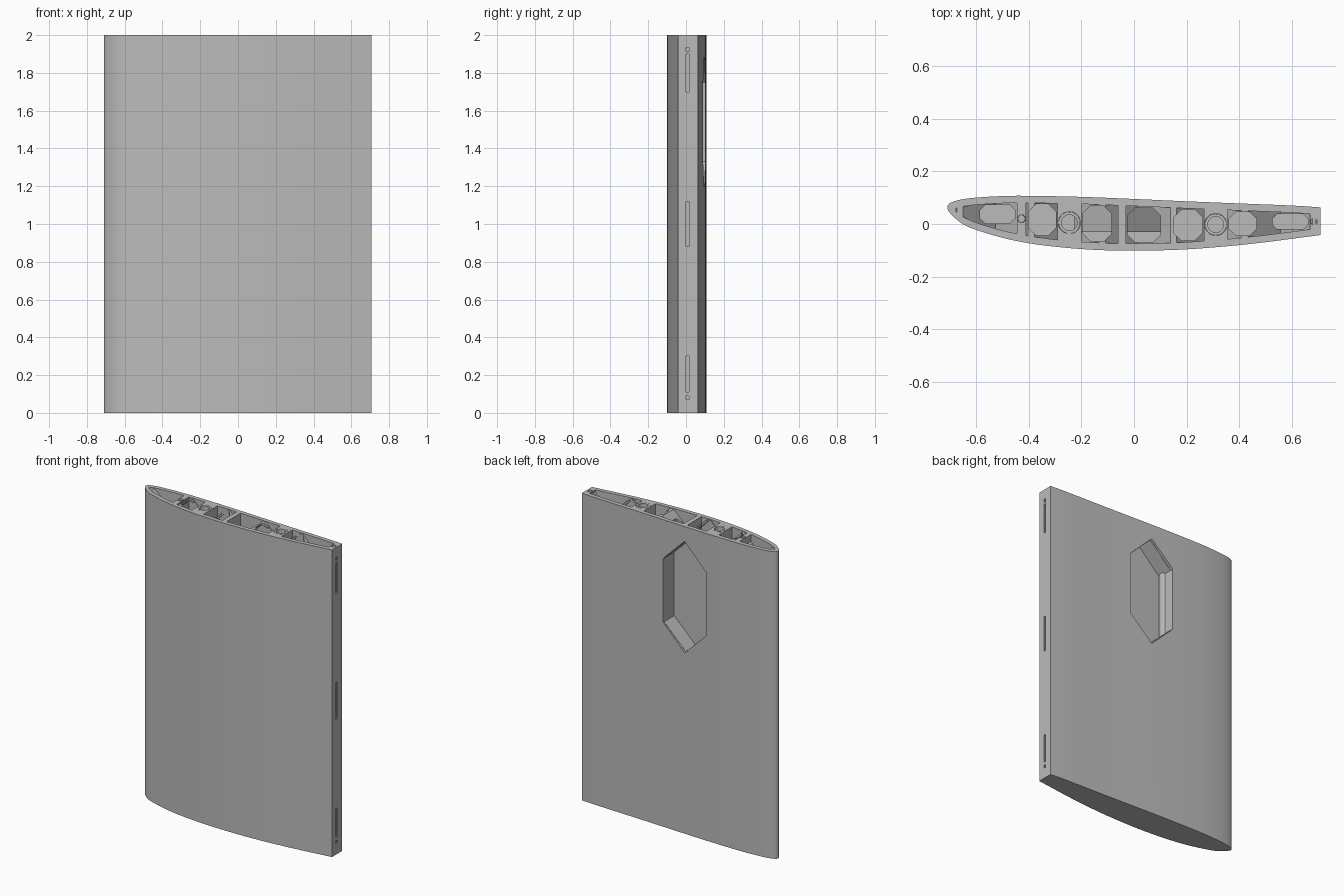
import bpy, bmesh, math

if "Cube" in bpy.data.objects:
    bpy.data.objects.remove(bpy.data.objects["Cube"])

grey = bpy.data.materials.new("light_grey")
grey.diffuse_color = (0.5, 0.5, 0.5, 1)
grey.use_nodes = True
grey.node_tree.nodes["Principled BSDF"].inputs["Base Color"].default_value = grey.diffuse_color

# Section outline, from upper trailing edge round the nose to lower trailing edge
UPPER = [(.707, .063), (.6, .07), (.4, .078), (.2, .086), (0, .095), (-.2, .103),
         (-.4, .107), (-.5, .106), (-.6, .1), (-.66, .092), (-.697, .08)]
LOWER = [(-.708, .065), (-.705, .052), (-.69, .032), (-.65, 0), (-.6, -.022), (-.5, -.052),
         (-.4, -.073), (-.3, -.086), (-.2, -.095), (-.1, -.1), (0, -.101), (.1, -.1),
         (.2, -.096), (.3, -.089), (.4, -.08), (.5, -.069), (.6, -.056), (.707, -.042)]


def smooth_line(pts, n=3):
    """Catmull-Rom curve through the points."""
    p = [pts[0]] + pts + [pts[-1]]
    out = []
    for a, b, c, d in zip(p, p[1:], p[2:], p[3:]):
        for i in range(n):
            t = i / n
            out.append(tuple(.5 * (2 * b[k] + (c[k] - a[k]) * t
                       + (2 * a[k] - 5 * b[k] + 4 * c[k] - d[k]) * t * t
                       + (3 * b[k] - a[k] - 3 * c[k] + d[k]) * t ** 3) for k in (0, 1)))
    return out + [pts[-1]]


def height(table, x):
    pts = sorted(table)
    for (x0, y0), (x1, y1) in zip(pts, pts[1:]):
        if x0 <= x <= x1:
            return y0 + (y1 - y0) * (x - x0) / (x1 - x0)
    return pts[0][1] if x < pts[0][0] else pts[-1][1]


def bay(x0, x1, inset, n=10):
    """Closed loop following the skin at a given inset."""
    xs = [x0 + (x1 - x0) * i / n for i in range(n + 1)]
    return ([(x, height(UPPER, x) - inset) for x in xs]
            + [(x, height(LOWER, x) + inset) for x in reversed(xs)])


def circle(x, y, r, n=32):
    return [(x + r * math.cos(2 * math.pi * i / n), y + r * math.sin(2 * math.pi * i / n))
            for i in range(n)]


def window(x0, x1, c=.03):
    """Chamfered rectangular opening in a rib."""
    t = min(height(UPPER, x0), height(UPPER, x1)) - .029
    b = max(height(LOWER, x0), height(LOWER, x1)) + .029
    c = min(c, (t - b) * .3)
    return [(x0 + c, b), (x1 - c, b), (x1, b + c), (x1, t - c),
            (x1 - c, t), (x0 + c, t), (x0, t - c), (x0, b + c)]


def make(name, bm):
    bmesh.ops.recalc_face_normals(bm, faces=bm.faces)
    me = bpy.data.meshes.new(name)
    bm.to_mesh(me)
    bm.free()
    ob = bpy.data.objects.new(name, me)
    bpy.context.collection.objects.link(ob)
    me.materials.append(grey)
    return ob


def prism(bm, loops, lo, hi, place=lambda x, y, z: (x, y, z)):
    """Add a filled outline with holes, extruded from lo to hi."""
    cu = bpy.data.curves.new("outline", 'CURVE')
    cu.dimensions, cu.fill_mode, cu.extrude = '2D', 'BOTH', (hi - lo) / 2
    for loop in loops:
        sp = cu.splines.new('POLY')
        sp.points.add(len(loop) - 1)
        for p, (x, y) in zip(sp.points, loop):
            p.co = (x, y, 0, 1)
        sp.use_cyclic_u = True
    tmp = bpy.data.objects.new("outline", cu)
    bpy.context.collection.objects.link(tmp)
    me = bpy.data.meshes.new_from_object(tmp.evaluated_get(bpy.context.evaluated_depsgraph_get()))
    part = bmesh.new()
    part.from_mesh(me)
    bmesh.ops.remove_doubles(part, verts=part.verts, dist=1e-5)
    for v in part.verts:
        v.co = place(v.co.x, v.co.y, v.co.z + (lo + hi) / 2)
    part.to_mesh(me)
    part.free()
    bm.from_mesh(me)
    bpy.data.objects.remove(tmp)
    bpy.data.curves.remove(cu)
    bpy.data.meshes.remove(me)


def solid(name, loops, lo, hi, place=lambda x, y, z: (x, y, z)):
    bm = bmesh.new()
    prism(bm, loops, lo, hi, place)
    return make(name, bm)


def boolean(ob, cutter, op='DIFFERENCE'):
    m = ob.modifiers.new("cut", 'BOOLEAN')
    m.operation, m.object, m.solver = op, cutter, 'EXACT'
    dg = bpy.context.evaluated_depsgraph_get()
    me = bpy.data.meshes.new_from_object(ob.evaluated_get(dg))
    ob.modifiers.clear()
    ob.data = me


def rect(x0, x1, y0, y1):
    return [(x0, y0), (x1, y0), (x1, y1), (x0, y1)]


def hexagon(g=0):
    """Hatch outline in x and z, grown by g."""
    w, s, h = .157 + g, .207 + g * .4, .36 + g * 1.4
    x, z = -.058, 1.54
    return [(x, z + h), (x - w, z + s), (x - w, z - s), (x, z - h), (x + w, z - s), (x + w, z + s)]


def upright(x, y, z):
    return (x, z, y)


OUTER = smooth_line(UPPER + LOWER)
TUBES = [(-.245, .005, .042), (.31, -.002, .042), (-.427, .02, .015), (.683, .01, .013)]
BAYS = [(-.675, -.443), (-.41, -.29), (-.2, -.06), (-.03, .265), (.355, .667)]
WINDOWS = [(-.585, -.45), (-.4, -.295), (-.195, -.085), (-.025, .1),
           (.15, .26), (.36, .465), (.525, .66)]

# Skin with built-in spars, and the closed bottom
skin = solid("wing_skin", [OUTER] + [bay(a, b, .027) for a, b in BAYS]
             + [circle(*t) for t in TUBES], .012, 2)
floor = solid("bottom_plate", [OUTER], 0, .012)

# Spar tubes and thin hinge rods
for i, (x, y, r) in enumerate(TUBES):
    loops = [circle(x, y, r - .001)]
    if r > .02:
        loops.append(circle(x, y, r - .012))
    solid("spar_tube" if r > .02 else "rod", loops, .01, 2 if r > .02 else 1.99)

# Cutters: hatch recess, trailing edge slots, height limits
bm = bmesh.new()
prism(bm, [hexagon(.002)], -.02, .2, upright)
hatch_cut = make("hatch_cutter", bm)
bm = bmesh.new()
for z0, z1 in [(.07, .09), (.11, .3), (.88, 1.12), (1.7, 1.9), (1.912, 1.935)]:
    prism(bm, [rect(.699, .72, .001, .016)], z0, z1)
slot_cut = make("slot_cutter", bm)
limits = solid("rib_limits", [rect(-1, 1, -.5, .5)], .006, 1.996)

boolean(skin, hatch_cut)
boolean(skin, slot_cut)

# Diagonal ribs crossing in both directions, pierced by chamfered windows
rib_loops = ([bay(-.685, .69, .016, 40)] + [window(a, b) for a, b in WINDOWS]
             + [circle(x, y, r - .006) for x, y, r in TUBES[:2]])
for name, sign, first in (("rib_down", -1, 1.34), ("rib_up", 1, 2.66)):
    bm = bmesh.new()
    for k in range(14):
        c = first - .27 * k + (.0 if sign > 0 else 0)
        prism(bm, rib_loops, -.008, .008, lambda x, y, z, c=c: (x, y, c + sign * x + z))
        if sign < 0 and k < 3:
            c = first + .27 * (k + 1)
            prism(bm, rib_loops, -.008, .008, lambda x, y, z, c=c: (x, y, c + sign * x + z))
    if sign < 0:
        for k in (4, 5):
            c = first + .27 * k
            prism(bm, rib_loops, -.008, .008, lambda x, y, z, c=c: (x, y, c + sign * x + z))
    ribs = make(name, bm)
    boolean(ribs, limits, 'INTERSECT')
    boolean(ribs, hatch_cut)

# Hatch recess lining
solid("hatch_wall", [hexagon(.012), hexagon()], -.03, .084, upright)
solid("hatch_floor", [hexagon(.012)], -.03, -.02, upright)

for cutter in (hatch_cut, slot_cut, limits):
    bpy.data.objects.remove(cutter)

# Smooth the curved skin and tubes, keep edges sharp
for ob in bpy.context.collection.objects:
    bpy.context.view_layer.objects.active = ob
    ob.select_set(True)
bpy.ops.object.shade_smooth_by_angle(angle=math.radians(25))
